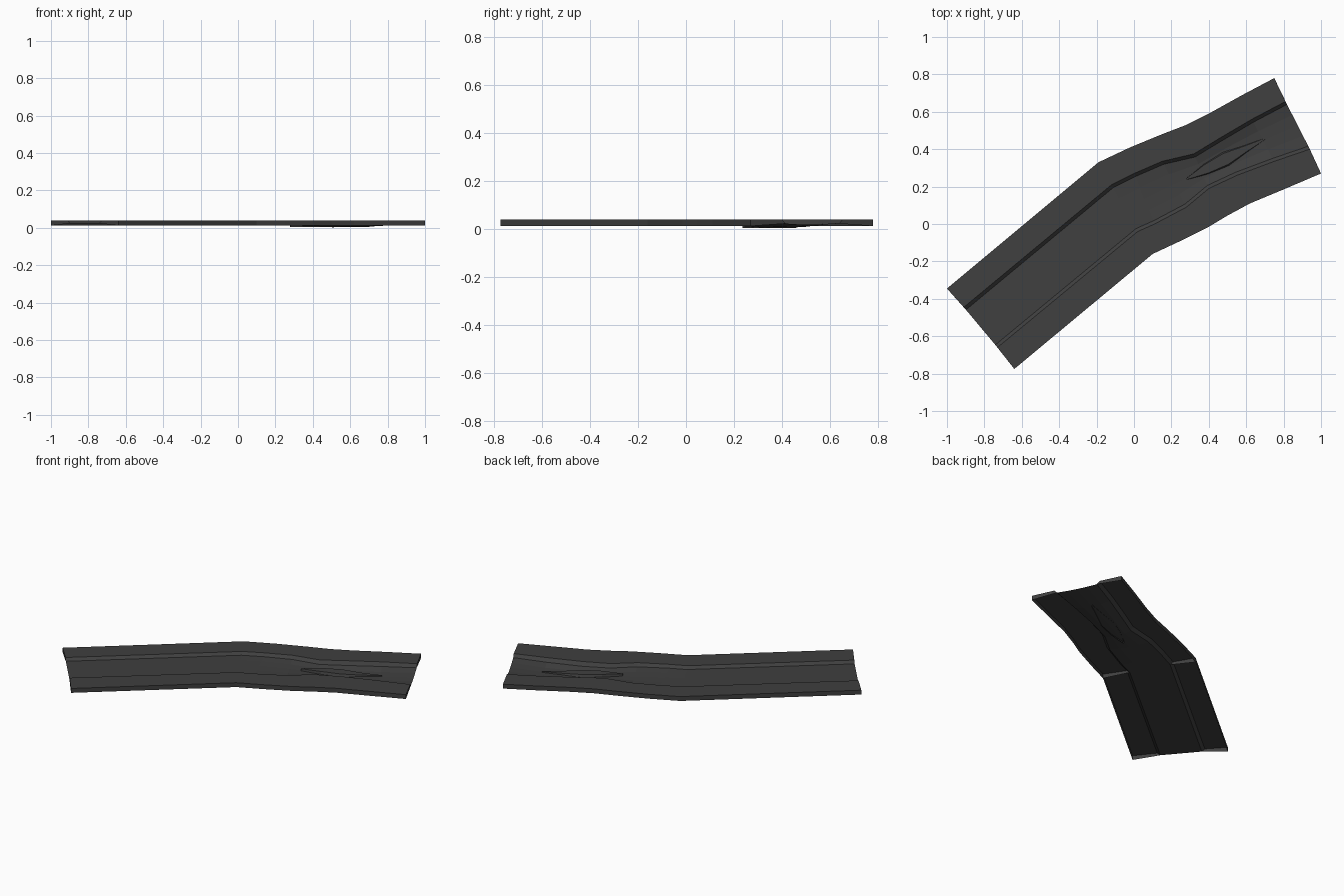
import bpy
import bmesh
from mathutils import Vector

cube = bpy.data.objects.get("Cube")
if cube:
    bpy.data.objects.remove(cube, do_unlink=True)

asphalt = bpy.data.materials.new("dark grey asphalt")
asphalt.use_nodes = True
GREY = (0.05, 0.05, 0.05, 1)
asphalt.diffuse_color = GREY
asphalt.node_tree.nodes["Principled BSDF"].inputs["Base Color"].default_value = GREY

TOP, ROAD, BASE = 0.04, 0.024, 0.012


def make_object(name, bm):
    mesh = bpy.data.meshes.new(name)
    bm.to_mesh(mesh)
    bm.free()
    mesh.materials.append(asphalt)
    obj = bpy.data.objects.new(name, mesh)
    bpy.context.collection.objects.link(obj)
    return obj


def loft(name, rows, flip=False, cap_ends=False):
    """Skin a list of cross-sections, optionally closing both ends."""
    bm = bmesh.new()
    grid = [[bm.verts.new(p) for p in row] for row in rows]
    for a, b in zip(grid, grid[1:]):
        for i in range(len(a) - 1):
            bm.faces.new((a[i], a[i + 1], b[i + 1], b[i]))
    if cap_ends:
        bm.faces.new(grid[0][::-1])
        bm.faces.new(grid[-1])
    if flip:
        bmesh.ops.reverse_faces(bm, faces=bm.faces[:])
    return make_object(name, bm)


def at(p, z):
    return Vector((p[0], p[1], z))


def road_section(prefix, stations):
    """Stations hold left edge, left kerb, right kerb, right edge, middle dip."""
    left, right, road = [], [], []
    for le, lk, rk, re, dip in stations:
        lk, rk = Vector(lk), Vector(rk)
        step = (rk - lk).normalized() * 0.018
        foot_z = ROAD - dip * 0.3
        lf, rf = lk + step, rk - step
        for rows, edge, kerb, foot in ((left, le, lk, lf), (right, re, rk, rf)):
            rows.append([at(edge, BASE), at(edge, TOP), at(kerb, TOP),
                         at(foot, foot_z)])
        road.append([at(lf.lerp(rf, t), foot_z - dip * 0.7 * w)
                     for t, w in ((0, 0), (0.25, 0.8), (0.5, 1), (0.75, 0.8), (1, 0))])
    # open-bottomed pavements with end walls, and a thin road sheet between
    loft(prefix + "_left_pavement", left, True, True)
    loft(prefix + "_right_pavement", right, False, True)
    loft(prefix + "_road", road, True)


joint = ((-0.19, 0.33), (-0.12, 0.21), (0.02, -0.04), (0.10, -0.16), 0)

road_section("straight", [
    ((-1.0, -0.345), (-0.91, -0.445), (-0.73, -0.66), (-0.64, -0.775), 0),
    joint])

road_section("curved", [
    joint,
    ((-0.02, 0.41), (0.0, 0.27), (0.11, 0.0), (0.25, -0.09), 0.002),
    ((0.15, 0.48), (0.15, 0.335), (0.28, 0.09), (0.40, -0.015), 0.008),
    ((0.28, 0.53), (0.32, 0.375), (0.40, 0.19), (0.50, 0.045), 0.015),
    ((0.40, 0.59), (0.46, 0.46), (0.55, 0.26), (0.62, 0.11), 0.021),
    ((0.58, 0.69), (0.63, 0.56), (0.75, 0.335), (0.80, 0.185), 0.018),
    ((0.75, 0.78), (0.81, 0.655), (0.94, 0.40), (1.0, 0.27), 0.006)])

# low tapered island in the middle of the curved road
start, end = Vector((0.28, 0.24)), Vector((0.70, 0.455))
along = (end - start).normalized()
side = Vector((-along.y, along.x))
rows = []
for t, width, height in ((0, 0.004, 0.026), (0.25, 0.03, 0.026),
                         (0.5, 0.04, 0.021), (0.75, 0.02, 0.014), (1, 0.004, 0.012)):
    mid = start.lerp(end, t)
    rows.append([at(mid + side * width, 0.004), at(mid + side * width * 0.8, height),
                 at(mid - side * width * 0.8, height), at(mid - side * width, 0.004)])
loft("road_island", rows, True, True)
